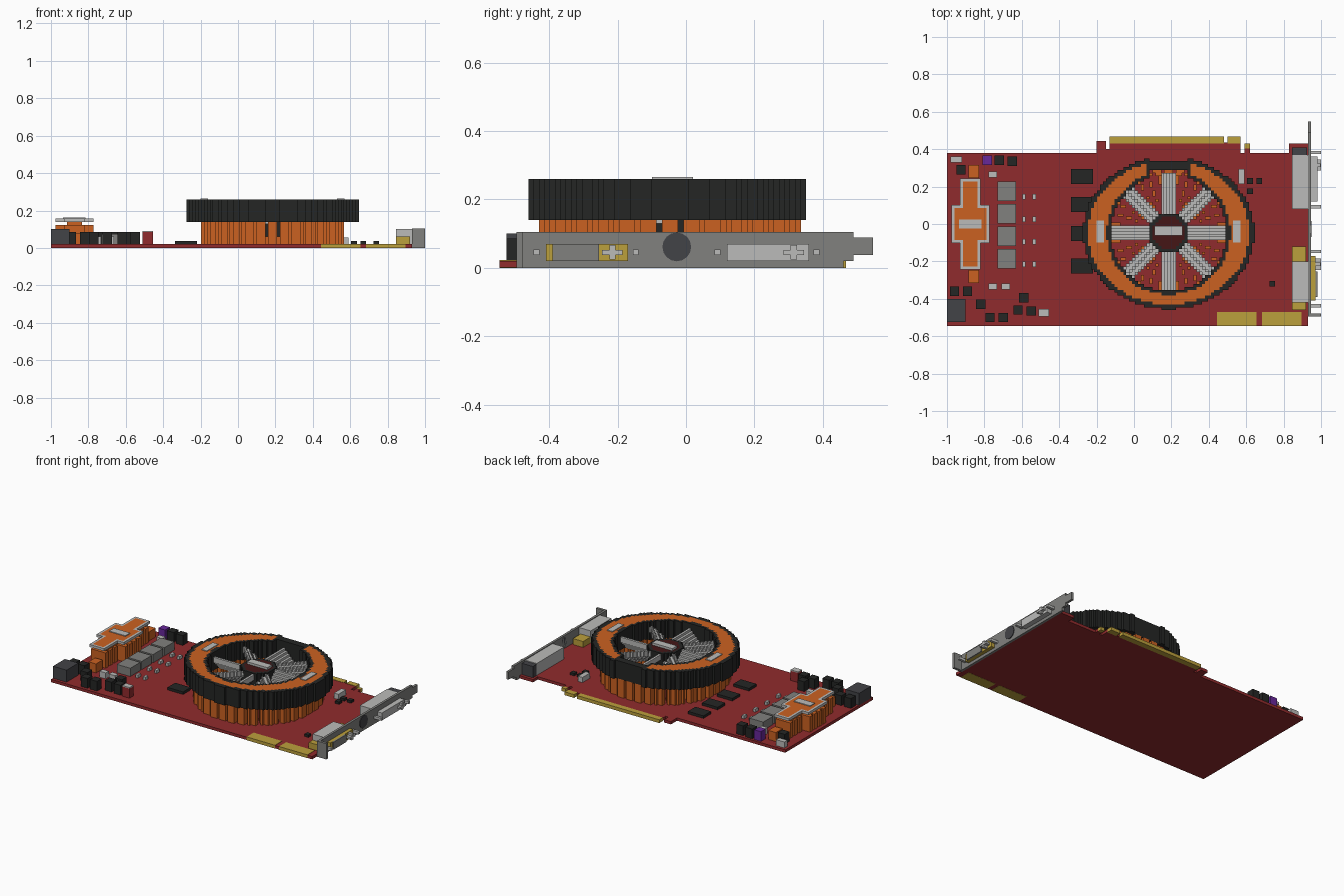
import bpy, bmesh
from math import hypot, atan2, pi, cos, sin, floor

if "Cube" in bpy.data.objects:
    bpy.data.objects.remove(bpy.data.objects["Cube"])


def colour(name, r, g, b):
    m = bpy.data.materials.new(name)
    m.use_nodes = True
    m.diffuse_color = (r, g, b, 1)
    m.node_tree.nodes["Principled BSDF"].inputs["Base Color"].default_value = (r, g, b, 1)
    return m


red = colour("board red", .28, .024, .026)
orange = colour("copper orange", .6, .12, .015)
black = colour("black plastic", .018, .019, .018)
light = colour("light grey", .5, .5, .49)
grey = colour("mid grey", .22, .22, .21)
gold = colour("contact gold", .5, .35, .045)
purple = colour("purple", .14, .021, .33)
slate = colour("dark grey", .055, .056, .063)
maroon = colour("dark red", .06, .008, .008)
palette = [red, orange, black, light, grey, gold, purple, slate, maroon]
CELL = 1 / 64
BOARD = .02


def finish(name, bm, mats):
    mesh = bpy.data.meshes.new(name)
    bm.to_mesh(mesh)
    bm.free()
    for m in mats:
        mesh.materials.append(m)
    obj = bpy.data.objects.new(name, mesh)
    bpy.context.collection.objects.link(obj)
    return obj


def box(name, mat, x0, x1, y0, y1, top, base=BOARD):
    bm = bmesh.new()
    bmesh.ops.create_cube(bm, size=1)
    for v in bm.verts:
        v.co.x = x1 if v.co.x > 0 else x0
        v.co.y = y1 if v.co.y > 0 else y0
        v.co.z = top if v.co.z > 0 else base
    return finish(name, bm, [mat])


def chip(name, mat, x, y, w, d, top, base=BOARD):
    return box(name, mat, x - w / 2, x + w / 2, y - d / 2, y + d / 2, top, base)


def blocks(name, rule, cx, cy, reach):
    """Stepped part: rule(dx, dy) gives (material, bottom, top) or None for each cell."""
    n = int(reach / CELL) + 1
    cells = {}
    for i in range(-n, n + 1):
        for j in range(-n, n + 1):
            hit = rule(i * CELL, j * CELL)
            if hit:
                cells[i, j] = hit
    bm = bmesh.new()
    h = CELL / 2

    def quad(pts, mat):
        f = bm.faces.new([bm.verts.new(p) for p in pts])
        f.material_index = palette.index(mat)

    for (i, j), (mat, lo, hi) in cells.items():
        x, y = cx + i * CELL, cy + j * CELL
        ring = [(x - h, y - h), (x + h, y - h), (x + h, y + h), (x - h, y + h)]
        quad([(*p, hi) for p in ring], mat)
        quad([(*p, lo) for p in reversed(ring)], mat)
        for k, (di, dj) in enumerate([(0, -1), (1, 0), (0, 1), (-1, 0)]):
            other = cells.get((i + di, j + dj))
            if not other or other[1:] != (lo, hi):
                a, b = ring[k], ring[(k + 1) % 4]
                quad([(*a, lo), (*b, lo), (*b, hi), (*a, hi)], mat)
    bmesh.ops.remove_doubles(bm, verts=bm.verts, dist=.0001)
    return finish(name, bm, palette)


# Circuit board with its edge tabs and gold contacts
box("board", red, -1, .93, -.545, .38, BOARD, .001)
box("slot_edge", red, -.13, .57, .38, .435, BOARD, .001)
box("slot_key", red, -.2, -.15, .38, .445, BOARD, .001)
box("slot_key_foot", red, -.165, -.13, .38, .4, BOARD, .001)
box("small_edge", red, .59, .62, .38, .41, BOARD, .001)
box("corner_edge", red, .83, .93, .38, .43, BOARD, .001)
box("slot_contacts_long", gold, -.13, .48, .43, .468, .022, 0)
box("slot_contacts_short", gold, .5, .57, .43, .468, .022, 0)
box("slot_contact_end", gold, .59, .62, .405, .43, .022, 0)
for x in (.55, .79):
    chip("bridge_contacts", gold, x, -.508, .21, .075, .022, 0)

# Radial copper fins under the fan
FX, FY = .185, -.047


def fin_rule(dx, dy):
    r, a = hypot(dx, dy), atan2(dy, dx)
    wave = cos(a * 36)
    if .315 < r < .388 and wave > -.6:
        return orange, BOARD, .142
    if .15 < r <= .315 and wave > .72 and int(r / CELL) % 4:
        return orange, BOARD, .06
    return None


blocks("heatsink_fins", fin_rule, FX, FY, .4)


# Shroud: black walls around an orange rim, with a notch at the back
def shroud_rule(dx, dy):
    r = hypot(dx, dy)
    edge = hypot(dx / .458, dy / .408)
    span = (black, .14, .26)
    if abs(dx) < .095 and dy > 0:
        return span if .335 < dy < .38 else None
    if r < .31 or edge > 1:
        return None
    if edge > .94 or r < .33:
        return span
    if abs(dx) < .12 and dy > 0:
        return span
    return orange, .14, .26


blocks("fan_shroud", shroud_rule, FX, FY, .47)
for side in (-1, 1):
    chip("shroud_clip", light, FX + side * .365, -.04, .04, .12, .265, .25)


# Eight pitched blades, stepped across their width
def blade_rule(dx, dy):
    r, a = hypot(dx, dy), atan2(dy, dx)
    turn = round(a / (pi / 4)) * pi / 4
    along = dx * cos(turn) + dy * sin(turn)
    across = dy * cos(turn) - dx * sin(turn)
    if not (.095 < along and r < .318 and abs(across) < .042):
        return None
    z = .18 + floor(across / CELL + .5) * CELL
    return light, z - .02, z + .016


blocks("fan_blades", blade_rule, FX, FY, .34)


def hub_rule(dx, dy):
    r = hypot(dx, dy)
    if r < .108:
        return (black if r > .085 else maroon), .06, .235
    return None


blocks("fan_hub", hub_rule, FX, FY, .12)
chip("hub_plate", light, FX, -.037, .15, .05, .25, .23)

# Cross shaped power heatsink
PX, PY = -.875, 0


def cross(dx, dy, grow=0.0):
    dx, dy = abs(dx), abs(dy)
    return (dx < .056 + grow and dy < .243 + grow) or (dx < .108 + grow and dy < .1 + grow)


def base_rule(dx, dy):
    if not cross(dx, dy):
        return None
    if not cross(dx, dy, -CELL) and round(dy / CELL) % 3 == 0:
        return None
    return orange, BOARD, .122


def cap_rule(dx, dy):
    if cross(dx, dy):
        return (orange if cross(dx, dy, -.018) else light), .14, .157
    return None


blocks("power_heatsink_base", base_rule, PX, PY, .27)
blocks("power_heatsink_cap", cap_rule, PX, PY, .27)
chip("power_heatsink_stem", orange, PX, PY, .08, .4, .145, .12)
chip("power_heatsink_plate", light, PX, PY, .12, .05, .162, .15)
for side in (-1, 1):
    chip("power_heatsink_tab", orange, PX + .018, side * .28, .055, .07, .08)

# Rows of chips, memory and small resistors
for i in range(4):
    chip("regulator", grey, -.68, .175 - i * .12, .1, .105, .075)
    for x in (-.588, -.533):
        chip("resistor", light, x, .145 - i * .12, .018, .03, .04)
for y in (.255, .105, -.05, -.225):
    chip("memory", black, -.278, y, .115, .08, .037)

# Capacitors and sockets
for x, y in [(-.82, -.43), (-.77, -.5), (-.7, -.5), (-.62, -.46), (-.55, -.465), (-.59, -.395),
             (-.96, -.36), (-.89, -.36), (-.925, .29), (-.72, .34), (-.65, .335)]:
    chip("capacitor", black, x, y, .05, .05, .085)
chip("purple_capacitor", purple, -.785, .34, .05, .05, .085)
box("power_socket", slate, -1, -.9, -.525, -.4, .1)
chip("red_block", red, -.483, -.475, .055, .04, .084)
chip("red_block_top", light, -.483, -.475, .055, .04, .091, .084)
for x, y, w in [(-.755, -.335, .045), (-.685, -.335, .045), (-.95, .345, .06), (-.755, .265, .045)]:
    chip("light_part", light, x, y, w, .033, .06)
chip("tall_light_part", light, .575, .255, .033, .08, .055)
for x, y in [(.62, .23), (.67, .23), (.62, .175), (.74, -.32)]:
    chip("small_black_part", black, x, y, .03, .03, .036)

# Ports behind the bracket
box("upper_port", light, .845, .93, .08, .37, .1)
box("upper_port_socket", slate, .845, .925, .37, .41, .095)
box("lower_port", light, .845, .93, -.42, -.2, .1)
box("lower_port_inner", gold, .845, .92, -.46, -.12, .06)

# Mounting bracket with a stepped end and a folded flange
box("bracket", grey, .93, .946, -.495, .46, .105, 0)
box("bracket_shoulder", grey, .93, .946, .46, .49, .105, BOARD)
box("bracket_tongue", grey, .93, .946, .49, .547, .088, .037)
box("bracket_flange", grey, .93, 1, -.495, -.478, .105, 0)
box("upper_plug", light, .946, .98, .12, .36, .07)
box("lower_plug", gold, .946, .97, -.41, -.17, .07)
box("lower_plug_face", grey, .97, .98, -.39, -.255, .07)
for y in (-.437, -.147, .092, .382):
    chip("bracket_screw", light, .973, y, .054, .017, .054, .037)
for y in (-.215, .315):
    chip("plug_pin_wide", light, .973, y, .054, .06, .052, .038)
    chip("plug_pin_tall", light, .972, y, .052, .018, .067, .024)

# Round video socket on the bracket face
bpy.ops.mesh.primitive_cylinder_add(vertices=16, radius=.042, depth=.02,
                                    location=(.94, -.027, .061), rotation=(0, pi / 2, 0))
socket = bpy.context.object
socket.name = "round_socket"
socket.data.materials.append(slate)
